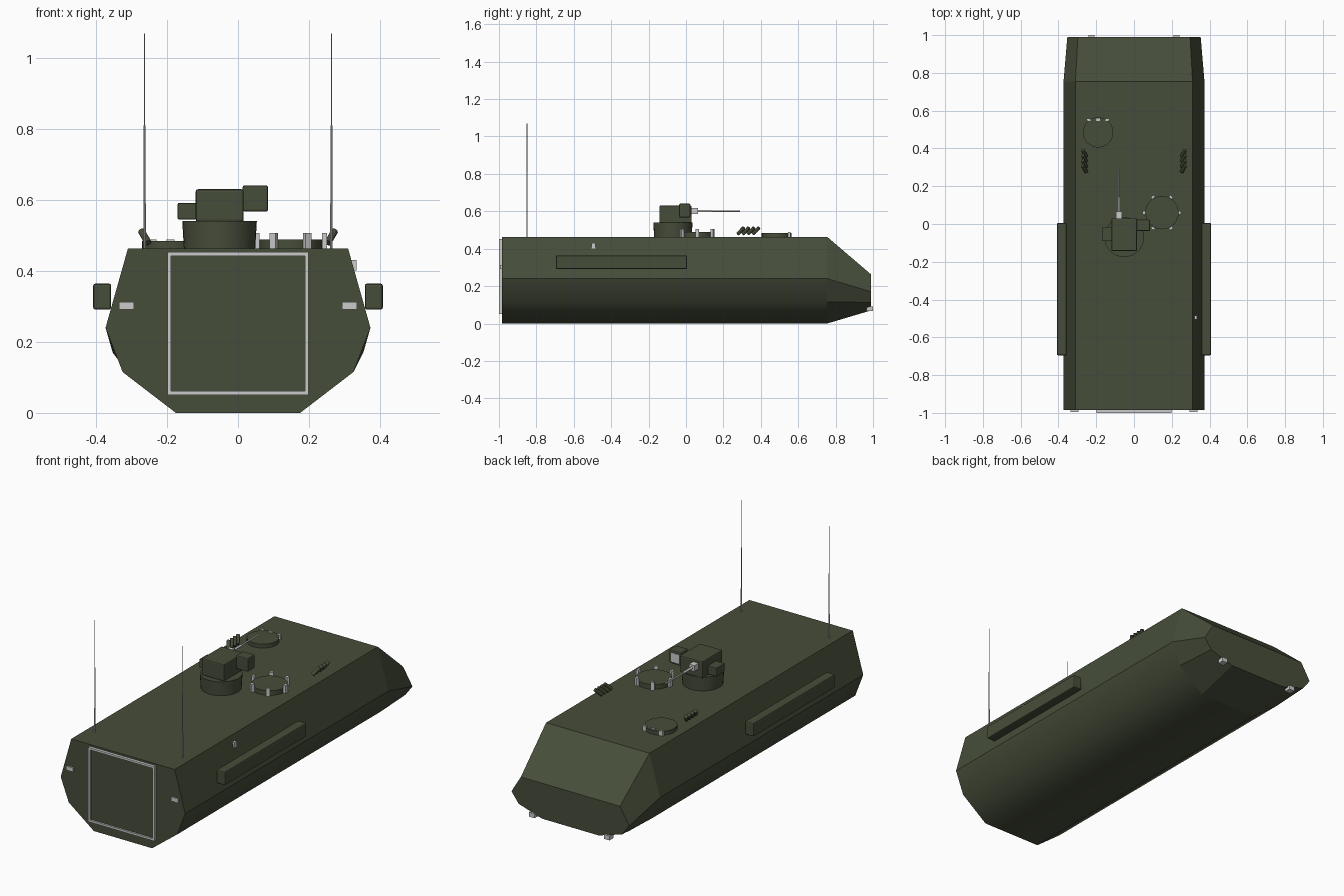
import bpy, bmesh
from math import cos, sin, radians
from mathutils import Vector

if "Cube" in bpy.data.objects:
    bpy.data.objects.remove(bpy.data.objects["Cube"])

green = bpy.data.materials.new("olive_paint")
green.diffuse_color = (0.062, 0.075, 0.042, 1)
green.use_nodes = True
green.node_tree.nodes["Principled BSDF"].inputs["Base Color"].default_value = green.diffuse_color


def finish(name, bm, mat=green):
    bmesh.ops.recalc_face_normals(bm, faces=bm.faces)
    me = bpy.data.meshes.new(name)
    bm.to_mesh(me)
    bm.free()
    ob = bpy.data.objects.new(name, me)
    bpy.context.collection.objects.link(ob)
    if mat:
        me.materials.append(mat)
    return ob


def smooth(ob, angle=35):
    bpy.ops.object.select_all(action='DESELECT')
    ob.select_set(True)
    bpy.context.view_layer.objects.active = ob
    bpy.ops.object.shade_smooth_by_angle(angle=radians(angle))


def box(name, x, y, z, mat=green, bevel=0.0):
    """Box from (min, max) ranges on each axis."""
    bm = bmesh.new()
    bmesh.ops.create_cube(bm, size=1)
    for v in bm.verts:
        for i, r in enumerate((x, y, z)):
            v.co[i] = r[0] if v.co[i] < 0 else r[1]
    ob = finish(name, bm, mat)
    if bevel:
        m = ob.modifiers.new("bevel", 'BEVEL')
        m.width, m.segments = bevel, 2
    return ob


def block(name, c, size, mat=None):
    return box(name, *[(a - s / 2, a + s / 2) for a, s in zip(c, size)], mat=mat)


def tube(name, a, b, r1, r2=None, mat=green, sides=32):
    """Cylinder or cone from point a to point b."""
    a, b = Vector(a), Vector(b)
    bm = bmesh.new()
    bmesh.ops.create_cone(bm, cap_ends=True, segments=sides, radius1=r1,
                          radius2=r1 if r2 is None else r2, depth=(b - a).length)
    ob = finish(name, bm, mat)
    ob.rotation_mode = 'QUATERNION'
    ob.rotation_quaternion = (b - a).to_track_quat('Z', 'Y')
    ob.location = (a + b) / 2
    smooth(ob)
    return ob


# Hull: half sections from keel to roof, mirrored and lofted along y
body = [(0.175, 0), (0.325, 0.115), (0.373, 0.24), (0.31, 0.463)]
nose = [(0.17, 0.07), (0.31, 0.113), (0.353, 0.17), (0.297, 0.262)]
bm = bmesh.new()
rings = []
for y, sec in ((-0.985, body), (0.755, body), (0.99, nose)):
    loop = sec + [(-x, z) for x, z in reversed(sec)]
    rings.append([bm.verts.new((x, y, z)) for x, z in loop])
for ra, rb in zip(rings, rings[1:]):
    for i in range(8):
        j = (i + 1) % 8
        bm.faces.new((ra[i], ra[j], rb[j], rb[i]))
bm.faces.new(rings[0])
bm.faces.new(rings[2])
# The lower chines are softly shaded, all other edges stay crisp
soft = {frozenset((rings[0][i], rings[1][i])) for i in (0, 1, 6, 7)}
for f in bm.faces:
    f.smooth = True
for e in bm.edges:
    e.smooth = frozenset(e.verts) in soft
finish("hull", bm)

# Rear door with pale frame
box("rear_door", (-0.19, 0.19), (-0.99, -0.98), (0.06, 0.445))
for s in (-1, 1):
    box("door_frame_side", sorted((s * 0.188, s * 0.199)), (-1.0, -0.98), (0.05, 0.453), None)
box("door_frame_top", (-0.188, 0.188), (-1.0, -0.98), (0.442, 0.453), None)
box("door_frame_bottom", (-0.188, 0.188), (-1.0, -0.98), (0.05, 0.061), None)

# Mirrored fittings: lights, side bins, antennas, smoke launchers
for s in (-1, 1):
    block("tail_light", (s * 0.314, -0.987, 0.302), (0.042, 0.014, 0.022))
    block("nose_light", (s * 0.225, 0.983, 0.078), (0.034, 0.034, 0.024))
    box("side_bin", sorted((s * 0.357, s * 0.408)), (-0.695, 0.005), (0.291, 0.364), bevel=0.006)
    zs = (0.46, 0.59, 0.81, 1.068)
    for lo, hi, r in zip(zs, zs[1:], (0.0035, 0.0025, 0.0015)):
        tube("antenna", (s * 0.263, -0.85, lo), (s * 0.263, -0.85, hi), r, mat=None, sides=8)
    for i in range(4):
        y = 0.277 + i * 0.027
        tube("smoke_launcher", (s * 0.253, y, 0.479), (s * 0.272, y + 0.032, 0.512),
             0.01, sides=12)
block("side_marker", (0.324, -0.495, 0.416), (0.02, 0.02, 0.03))

# Driver hatch with three forward periscopes
tube("driver_hatch", (-0.19, 0.485, 0.455), (-0.19, 0.485, 0.484), 0.08)
for x in (-0.24, -0.19, -0.14):
    block("driver_periscope", (x, 0.552, 0.474), (0.022, 0.012, 0.03))

# Commander hatch ringed by six periscopes
tube("commander_hatch", (0.148, 0.06, 0.455), (0.148, 0.06, 0.488), 0.088)
for i in range(6):
    a = radians(60 * i)
    ob = block("commander_periscope", (0, 0, 0), (0.014, 0.02, 0.046))
    ob.location = (0.148 + 0.095 * cos(a), 0.06 + 0.095 * sin(a), 0.483)
    ob.rotation_euler.z = a

# Remote weapon station
tube("turret_base", (-0.052, -0.07, 0.455), (-0.052, -0.07, 0.54), 0.1, 0.105)
box("turret_body", (-0.119, 0.016), (-0.143, 0.03), (0.538, 0.63), bevel=0.006)
box("sight_box", (0.013, 0.085), (-0.037, 0.023), (0.567, 0.641), bevel=0.006)
box("sight_glass", (0.025, 0.073), (0.02, 0.026), (0.58, 0.628), None)
box("ammo_box", (-0.17, -0.115), (-0.09, -0.018), (0.545, 0.591), bevel=0.003)
box("gun_mantlet", (-0.096, -0.064), (0.028, 0.065), (0.585, 0.617), None)
tube("gun_sleeve", (-0.08, 0.06, 0.601), (-0.08, 0.14, 0.601), 0.006, mat=None, sides=16)
tube("gun_barrel", (-0.08, 0.13, 0.601), (-0.08, 0.29, 0.601), 0.004, mat=None, sides=16)
